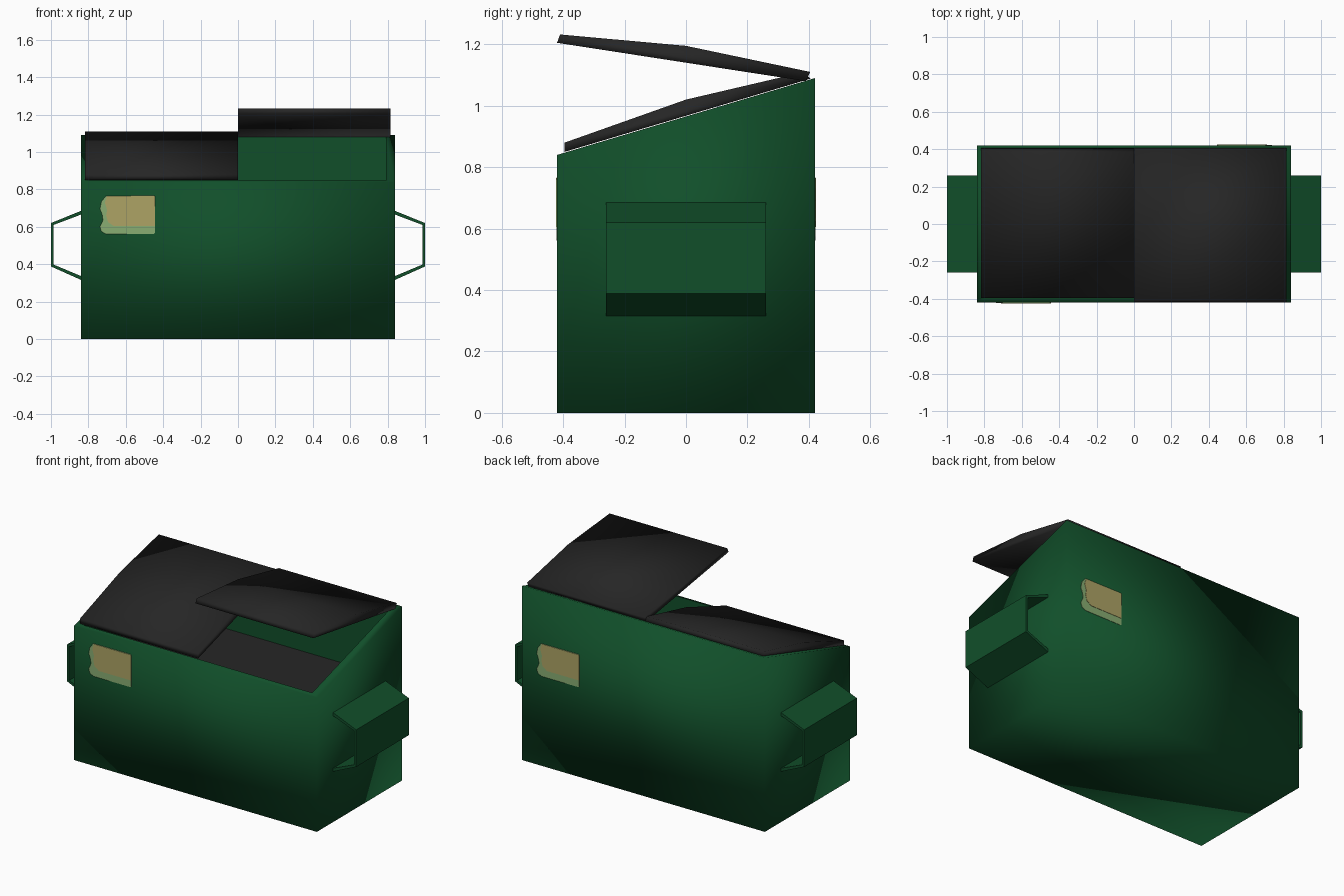
import bpy, bmesh, math
from mathutils import Matrix

if "Cube" in bpy.data.objects:
    bpy.data.objects.remove(bpy.data.objects["Cube"])


def material(name, rgb):
    m = bpy.data.materials.new(name)
    m.diffuse_color = (*rgb, 1)
    m.use_nodes = True
    m.node_tree.nodes["Principled BSDF"].inputs["Base Color"].default_value = m.diffuse_color
    return m


GREEN = material("dark green paint", (0.0055, 0.078, 0.023))
BLACK = material("black plastic", (0.019, 0.019, 0.019))
TAN = material("tan sticker", (0.42, 0.37, 0.13))
PALE = material("pale green sticker edge", (0.25, 0.42, 0.17))


def finish(name, bm, mats, smooth=False):
    bmesh.ops.recalc_face_normals(bm, faces=bm.faces)
    if smooth:
        for f in bm.faces:
            f.smooth = True
    me = bpy.data.meshes.new(name)
    bm.to_mesh(me)
    bm.free()
    for m in mats:
        me.materials.append(m)
    ob = bpy.data.objects.new(name, me)
    bpy.context.collection.objects.link(ob)
    return ob


def prism(name, outline, place, offset, mat, smooth=False):
    """Extrude a 2D outline, placed in space by a function, along an offset."""
    bm = bmesh.new()
    face = bm.faces.new([bm.verts.new(place(a, b)) for a, b in outline])
    ext = bmesh.ops.extrude_face_region(bm, geom=[face])
    verts = [v for v in ext["geom"] if isinstance(v, bmesh.types.BMVert)]
    bmesh.ops.translate(bm, verts=verts, vec=offset)
    return finish(name, bm, [mat], smooth)


# Bin body: sloped-top box with a rim, inner walls and dark contents level
def rim_z(y):
    return 0.965 + y * 0.298


def ring(bm, hx, hy, z):
    return [bm.verts.new((sx * hx, sy * hy, z(sy * hy)))
            for sx, sy in ((-1, -1), (1, -1), (1, 1), (-1, 1))]


bm = bmesh.new()
rings = [ring(bm, 0.84, 0.42, lambda y: 0.0),
         ring(bm, 0.84, 0.42, rim_z),
         ring(bm, 0.79, 0.395, rim_z),
         ring(bm, 0.79, 0.395, lambda y: 0.64)]
bm.faces.new(rings[0])
for level, (lo, hi) in enumerate(zip(rings, rings[1:])):
    for i in range(4):
        j = (i + 1) % 4
        f = bm.faces.new((lo[i], lo[j], hi[j], hi[i]))
        f.smooth = level < 2
contents = bm.faces.new(rings[3])
contents.material_index = 1
bm.faces[:][0].smooth = True
finish("bin_body", bm, [GREEN, BLACK])

# Lids: wedge profile with a raised middle ridge, one shut and one propped open
shut = [(-0.395, 0.85), (-0.395, 0.88), (0.0, 1.02), (0.385, 1.11), (0.405, 1.088)]
raised = [(-0.42, 1.205), (-0.41, 1.232), (0.0, 1.195), (0.405, 1.11), (0.39, 1.08)]
prism("closed_lid", shut, lambda y, z: (-0.818, y, z), (0.818, 0, 0), BLACK, True)
prism("raised_lid", raised, lambda y, z: (0, y, z), (0.816, 0, 0), BLACK, True)

# Side lifting handles: bent strap open at the front and back
strap = [(0.835, 0.687), (1.0, 0.62), (1.0, 0.388), (0.835, 0.314),
         (0.835, 0.335), (0.986, 0.398), (0.986, 0.61), (0.835, 0.667)]
for side, s in (("left", -1), ("right", 1)):
    prism(side + "_handle", strap, lambda x, z: (s * x, -0.26, z), (0, 0.52, 0), GREEN)

# Worn stickers on front and back: pale torn sheet with a tan panel on it
sheet = [(-0.706, 0.765), (-0.45, 0.767), (-0.444, 0.76), (-0.444, 0.567), (-0.45, 0.561),
         (-0.706, 0.561), (-0.73, 0.575), (-0.738, 0.6), (-0.722, 0.635),
         (-0.726, 0.665), (-0.738, 0.695), (-0.73, 0.735)]
panel = [(-0.7, 0.764), (-0.445, 0.764), (-0.445, 0.605), (-0.665, 0.605),
         (-0.695, 0.625), (-0.705, 0.66), (-0.7, 0.69), (-0.712, 0.73)]
for side, s in (("front", -1), ("back", 1)):
    def on_wall(x, z):
        return (-s * x, s * 0.419, z)
    prism(side + "_sticker_sheet", sheet, on_wall, (0, s * 0.003, 0), PALE)
    prism(side + "_sticker_panel", panel, on_wall, (0, s * 0.005, 0), TAN)
